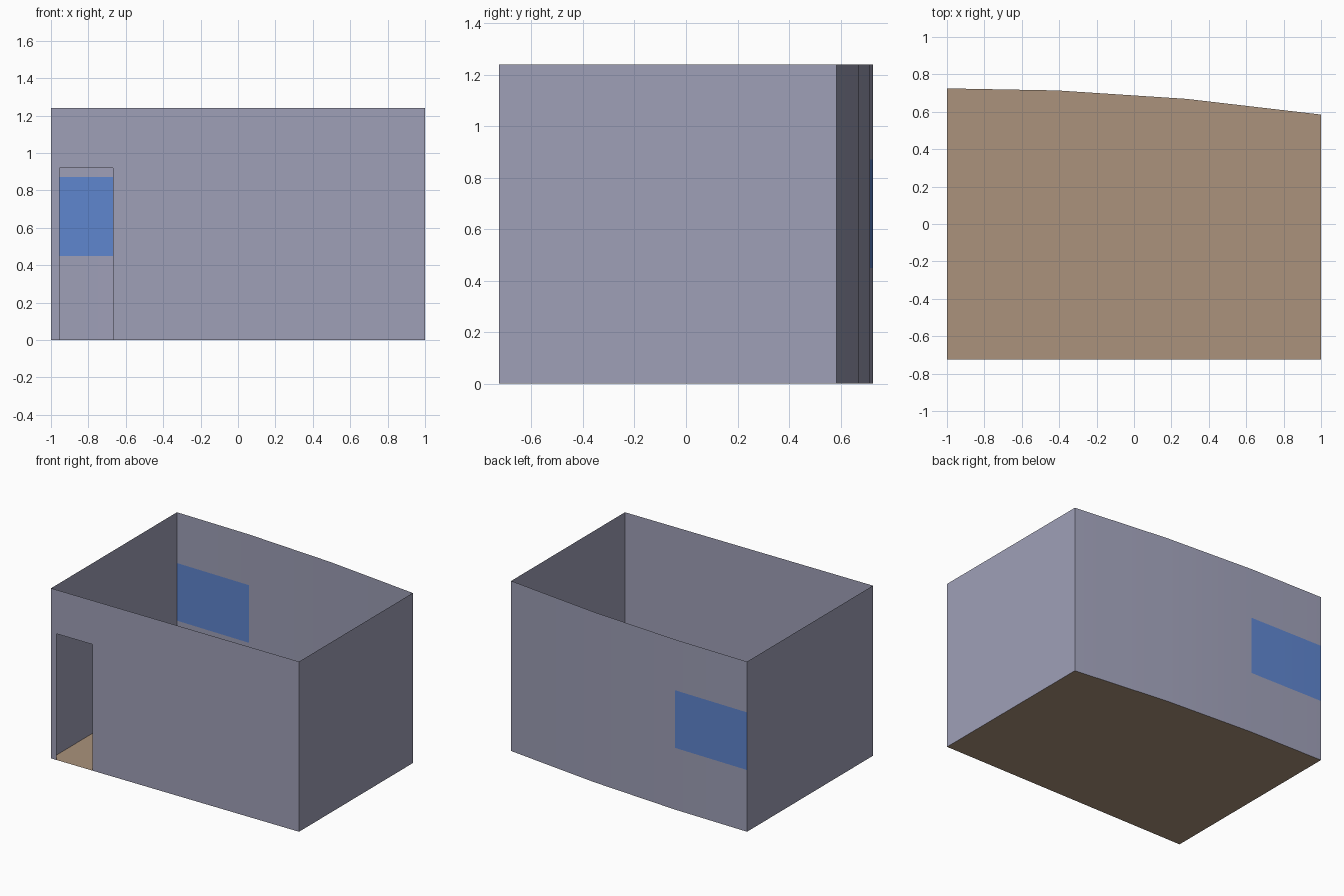
import bpy, bmesh

if "Cube" in bpy.data.objects:
    bpy.data.objects.remove(bpy.data.objects["Cube"])

H = 1.24      # wall height
Y = 0.725     # half depth
BACK = [(-1.0, Y), (-0.41, 0.714), (0.28, 0.669), (1.0, 0.585)]  # bowed back wall


def material(name, rgb):
    m = bpy.data.materials.new(name)
    m.diffuse_color = (*rgb, 1.0)
    m.use_nodes = True
    m.node_tree.nodes["Principled BSDF"].inputs["Base Color"].default_value = m.diffuse_color
    return m


wall_mat = material("wall_grey", (0.345, 0.35, 0.475))
floor_mat = material("floor_tan", (0.405, 0.29, 0.2))
glass_mat = material("window_blue", (0.113, 0.235, 0.62))


def make(name, polys, mats, smooth=False):
    """Build one object from polygons given as (points, material index)."""
    bm = bmesh.new()
    for pts, idx in polys:
        f = bm.faces.new([bm.verts.new(p) for p in pts])
        f.material_index = idx
        f.smooth = smooth
    bmesh.ops.remove_doubles(bm, verts=bm.verts, dist=1e-5)
    me = bpy.data.meshes.new(name)
    bm.to_mesh(me)
    bm.free()
    for m in mats:
        me.materials.append(m)
    ob = bpy.data.objects.new(name, me)
    bpy.context.collection.objects.link(ob)
    return ob


def panel(a, b, z0, z1):
    """Upright quad from plan point a to b, facing right of the direction a-b."""
    return [(*a, z0), (*b, z0), (*b, z1), (*a, z1)]


# Floor
make("floor", [([(-1, -Y, 0), (1, -Y, 0)] + [(x, y, 0) for x, y in reversed(BACK)], 0)],
     [floor_mat])

# Front wall with open doorway
d0, d1, dh = -0.955, -0.667, 0.92
make("front_wall", [
    (panel((-1, -Y), (d0, -Y), 0, dh), 0),
    (panel((d1, -Y), (1, -Y), 0, dh), 0),
    (panel((-1, -Y), (d0, -Y), dh, H), 0),
    (panel((d0, -Y), (d1, -Y), dh, H), 0),
    (panel((d1, -Y), (1, -Y), dh, H), 0),
], [wall_mat])

# Side walls
make("right_wall", [(panel((1, -Y), BACK[-1], 0, H), 0)], [wall_mat])
make("left_wall", [(panel(BACK[0], (-1, -Y), 0, H), 0)], [wall_mat])

# Curved back wall, window is the middle band of the first bay
rows = [0, 0.45, 0.87, H]
polys = []
for i in range(3):
    for j in range(3):
        polys.append((panel(BACK[i + 1], BACK[i], rows[j], rows[j + 1]),
                      1 if i == 0 and j == 1 else 0))
make("back_wall", polys, [wall_mat, glass_mat], smooth=True)
